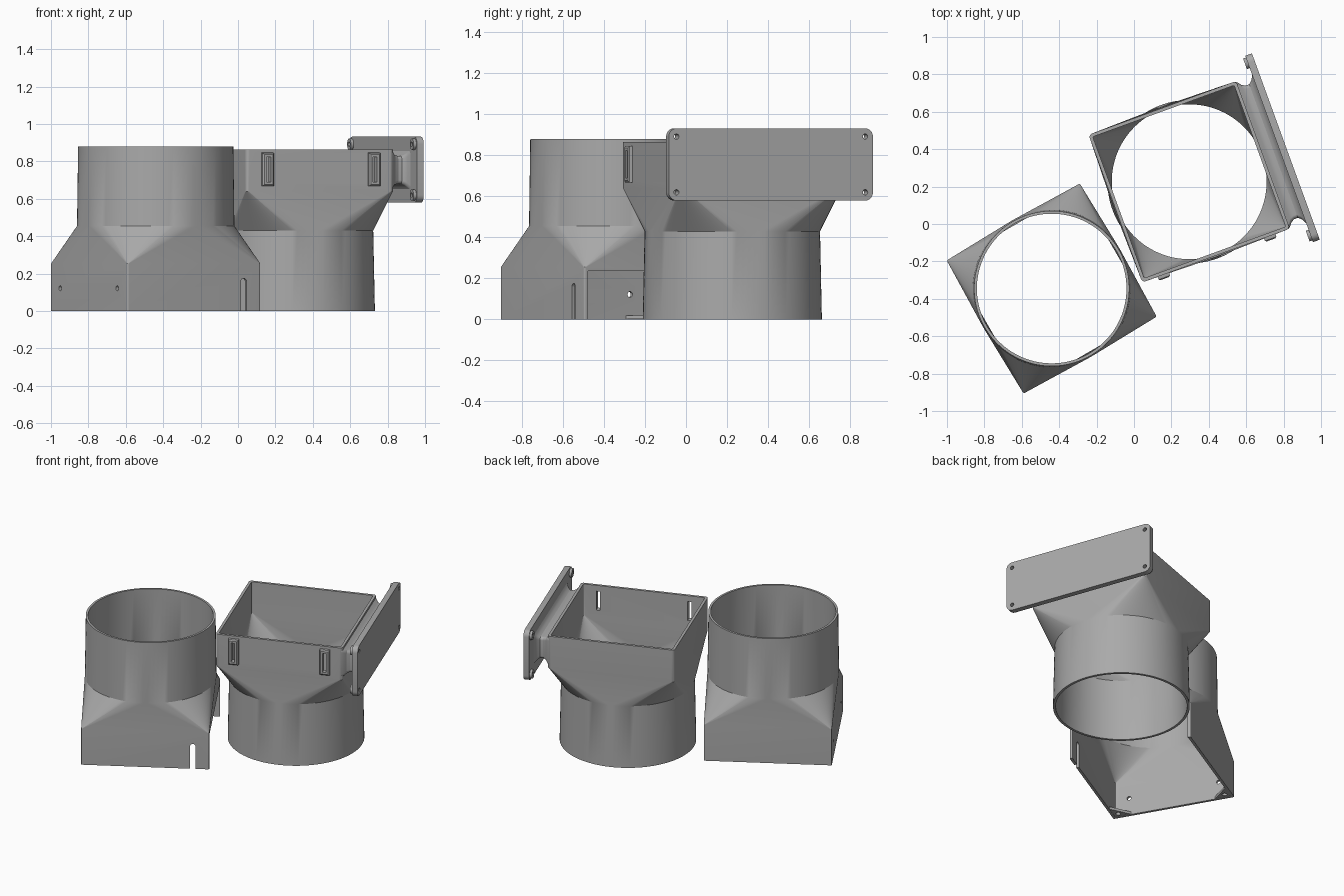
import bpy, bmesh, math
from math import cos, sin, pi, radians
from mathutils import Matrix, Vector

if "Cube" in bpy.data.objects:
    bpy.data.objects.remove(bpy.data.objects["Cube"], do_unlink=True)

grey = bpy.data.materials.new("plain_grey")
COLOUR = (0.40, 0.40, 0.40, 1)
grey.diffuse_color = COLOUR
grey.use_nodes = True
grey.node_tree.nodes["Principled BSDF"].inputs["Base Color"].default_value = COLOUR

# Local frames: x runs along each adapter's turned side
FRAME_A = Matrix.Translation((-0.44, -0.345, 0)) @ Matrix.Rotation(radians(30), 4, 'Z')
FRAME_B = Matrix.Translation((0.295, 0.226, 0)) @ Matrix.Rotation(radians(20), 4, 'Z')
N = 96


def make(name, bm, frame):
    bmesh.ops.recalc_face_normals(bm, faces=bm.faces)
    mesh = bpy.data.meshes.new(name)
    bm.to_mesh(mesh)
    bm.free()
    mesh.materials.append(grey)
    ob = bpy.data.objects.new(name, mesh)
    ob.matrix_world = frame
    bpy.context.collection.objects.link(ob)
    return ob


def circle(r, z):
    return [(r * cos(a), r * sin(a), z) for a in angles()]


def square(h, r, z):
    # rounded square with as many points as the circle
    return [(math.copysign(h - r, cos(a)) + r * cos(a),
             math.copysign(h - r, sin(a)) + r * sin(a), z) for a in angles()]


def angles():
    return [(i + 0.5) * 2 * pi / N for i in range(N)]


def loft(name, rings, frame, loop=True):
    # skin the rings; a looped list makes a hollow shell, otherwise the ends are capped
    bm = bmesh.new()
    rows = [[bm.verts.new(p) for p in ring] for ring in rings]
    n = len(rows[0])
    pairs = list(zip(rows, rows[1:]))
    if loop:
        pairs.append((rows[-1], rows[0]))
    else:
        bm.faces.new(rows[0])
        bm.faces.new(rows[-1])
    for a, b in pairs:
        for i in range(n):
            j = (i + 1) % n
            bm.faces.new((a[i], a[j], b[j], b[i]))
    return make(name, bm, frame)


def box(name, lo, hi, frame):
    bm = bmesh.new()
    lo, hi = Vector(lo), Vector(hi)
    bmesh.ops.create_cube(bm, size=1, matrix=Matrix.Translation((lo + hi) / 2)
                          @ Matrix.Diagonal((*(hi - lo), 1)))
    return make(name, bm, frame)


def rod(name, centre, r, depth, axis, frame):
    bm = bmesh.new()
    turn = Vector((0, 0, 1)).rotation_difference(Vector(axis)).to_matrix().to_4x4()
    bmesh.ops.create_cone(bm, cap_ends=True, segments=24, radius1=r, radius2=r,
                          depth=depth, matrix=Matrix.Translation(centre) @ turn)
    return make(name, bm, frame)


def rounded_rect(x, hy, z0, z1, r):
    # section across the local x axis
    pts = []
    for k, (sy, z) in enumerate(((1, z1 - r), (-1, z1 - r), (-1, z0 + r), (1, z0 + r))):
        for s in range(7):
            a = (k + s / 6) * pi / 2
            pts.append((x, sy * (hy - r) + r * cos(a), z + r * sin(a)))
    return pts


def cut(targets, cutters):
    for ob in targets:
        for c in cutters:
            mod = ob.modifiers.new("cut", 'BOOLEAN')
            mod.operation, mod.solver, mod.object = 'DIFFERENCE', 'EXACT', c
            bpy.context.view_layer.update()
            bpy.context.view_layer.objects.active = ob
            bpy.ops.object.modifier_apply(modifier=mod.name)
    for c in cutters:
        bpy.data.objects.remove(c, do_unlink=True)


X, Y, Z = (1, 0, 0), (0, 1, 0), (0, 0, 1)

# First adapter: square skirt below, round pipe above
skirt = loft("square_to_round_adapter", [
    square(0.411, 0.008, 0), square(0.411, 0.008, 0.255), circle(0.421, 0.455),
    circle(0.415, 0.88), circle(0.400, 0.88), circle(0.405, 0.455),
    square(0.393, 0.004, 0.25), square(0.393, 0.004, 0)], FRAME_A)
cutters = [box("opening_cutter", (0.37, -0.392, -0.1), (0.5, 0.392, 0.235), FRAME_A),
           box("slot_cutter", (0.288, -0.5, -0.1), (0.324, -0.36, 0.157), FRAME_A),
           rod("slot_end_cutter", (0.306, -0.43, 0.157), 0.018, 0.14, Y, FRAME_A)]
cutters += [rod("side_hole_cutter", (-0.4, y, 0.122), 0.014, 0.1, X, FRAME_A)
            for y in (-0.3, 0.31)]
cut([skirt], cutters)

# Corner screw tabs inside the skirt
for side in (-1, 1):
    tab = [(-0.4, side * 0.4), (-0.28, side * 0.4), (-0.4, side * 0.28)]
    ob = loft("corner_tab", [[(x, y, z) for x, y in tab] for z in (0.002, 0.02)],
              FRAME_A, loop=False)
    cut([ob], [rod("tab_hole_cutter", (-0.362, side * 0.362, 0), 0.016, 0.1, Z, FRAME_A)])

# Second adapter: round pipe below, square collar above
collar = loft("round_to_square_adapter", [
    circle(0.437, 0), circle(0.428, 0.43), square(0.42, 0.02, 0.64),
    square(0.42, 0.02, 0.865), square(0.402, 0.008, 0.865),
    square(0.402, 0.008, 0.645), circle(0.414, 0.43), circle(0.420, 0)], FRAME_B)

# Raised slot frames on the collar
frames, cutters = [], []
for x in (-0.3, 0.305):
    frames.append(loft("slot_frame", [
        [(x + sx * w, y, 0.757 + sz * h) for sx, sz in ((-1, -1), (1, -1), (1, 1), (-1, 1))]
        for y, w, h in ((-0.415, 0.034, 0.09), (-0.436, 0.032, 0.088), (-0.442, 0.024, 0.08))],
        FRAME_B, loop=False))
    cutters.append(box("frame_slot_cutter", (x - 0.012, -0.5, 0.69),
                       (x + 0.012, -0.36, 0.824), FRAME_B))
cut([collar] + frames, cutters)

# Mounting plate with screw holes and bosses
plate = loft("mounting_plate", [rounded_rect(x, 0.53, 0.58, 0.932, 0.04)
                                for x in (0.512, 0.55)], FRAME_B, loop=False)
bosses, cutters = [], []
for y in (-0.49, 0.49):
    for z in (0.62, 0.892):
        bosses.append(rod("screw_boss", (0.507, y, z), 0.03, 0.022, X, FRAME_B))
        cutters.append(rod("screw_cutter", (0.52, y, z), 0.013, 0.2, X, FRAME_B))
cut([plate] + bosses, cutters)

# Waisted neck joining collar and plate
loft("plate_neck", [rounded_rect(x, 0.38 + f, 0.68 - f * 0.6, 0.83 + f * 0.6, 0.02)
                    for x, f in ((0.41, 0.04), (0.425, 0.03), (0.44, 0.01), (0.46, 0),
                                 (0.48, 0), (0.495, 0.012), (0.505, 0.028), (0.514, 0.05))],
     FRAME_B, loop=False)

# Smooth round walls, sharp edges kept
bpy.ops.object.select_all(action='DESELECT')
for ob in bpy.context.scene.objects:
    if ob.type == 'MESH' and grey.name in ob.data.materials:
        ob.select_set(True)
        bpy.context.view_layer.objects.active = ob
bpy.ops.object.shade_smooth_by_angle(angle=radians(25))
